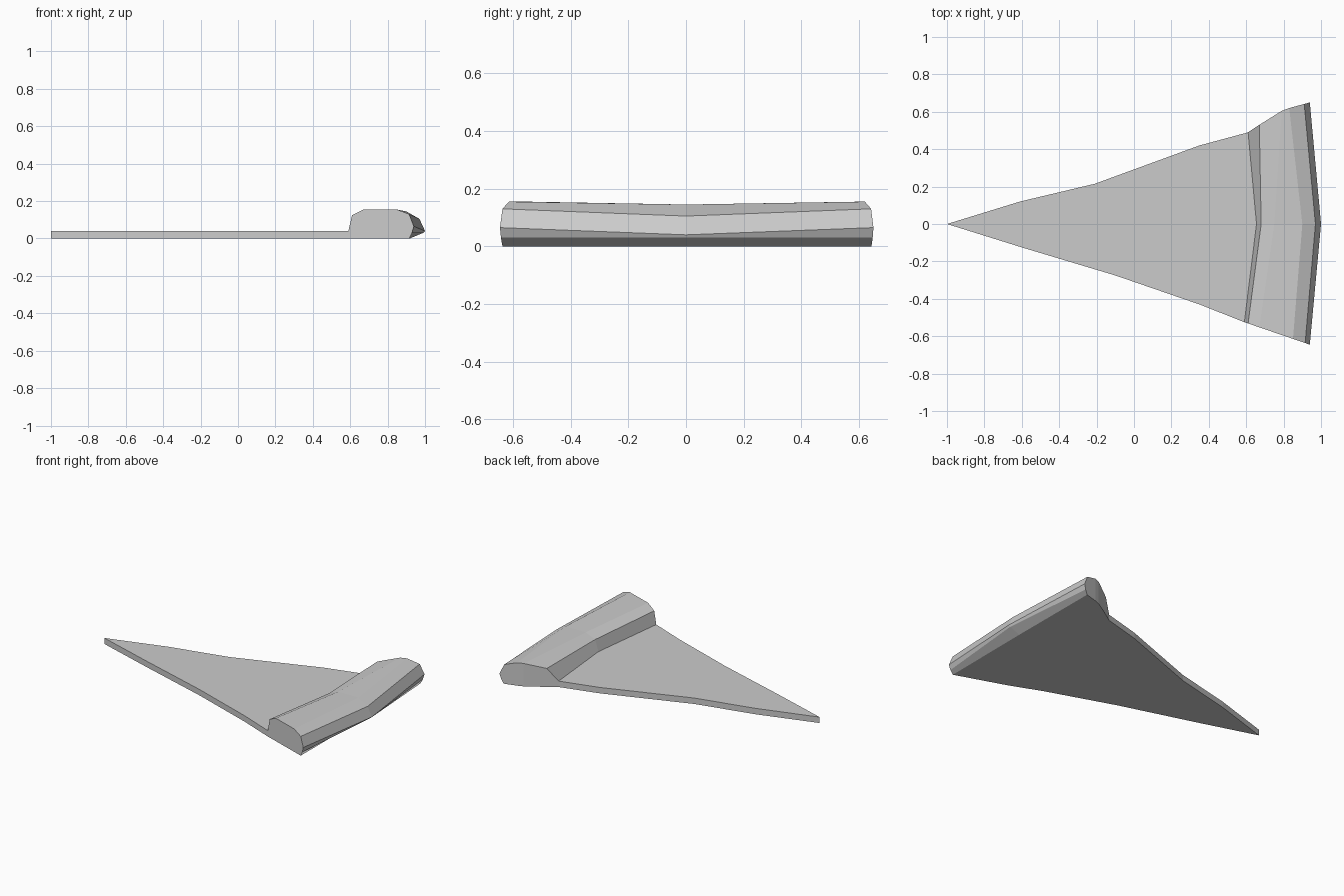
import bpy, bmesh

cube = bpy.data.objects.get("Cube")
if cube:
    bpy.data.objects.remove(cube, do_unlink=True)

mat = bpy.data.materials.new("plain_grey")
mat.use_nodes = True
grey = (0.6, 0.6, 0.6, 1)
mat.diffuse_color = grey
mat.node_tree.nodes["Principled BSDF"].inputs["Base Color"].default_value = grey

THICK = 0.04
# Outline of the flat wedge, tip first along each side
FRONT = [(-1, 0), (-0.6, -0.125), (-0.1, -0.275), (0.35, -0.43), (0.59, -0.525), (0.94, -0.645)]
BACK = [(-1, 0), (-0.61, 0.12), (-0.21, 0.215), (0.35, 0.42), (0.61, 0.49),
        (0.67, 0.53), (0.79, 0.605), (0.83, 0.62), (0.94, 0.65)]

# Rim sections (x, z): inner foot, over the top, to the outer underside
RIM_FRONT = [(0.59, THICK), (0.61, 0.125), (0.67, 0.155), (0.85, 0.155),
             (0.915, 0.13), (0.94, 0.065), (0.93, 0.03), (0.915, 0)]
RIM_MIDDLE = [(0.655, THICK), (0.68, 0.115), (0.75, 0.145), (0.9, 0.145),
              (0.97, 0.105), (1, 0.04), (0.99, 0.03), (0.918, 0)]
RIM_BACK = [(0.61, THICK), (0.67, 0.125), (0.79, 0.155), (0.83, 0.155),
            (0.91, 0.13), (0.94, 0.065), (0.93, 0.03), (0.915, 0)]


def side_y(outline, x):
    """Sideways position of an outline at x."""
    for (x0, y0), (x1, y1) in zip(outline, outline[1:]):
        if x <= x1:
            return y0 + (y1 - y0) * (x - x0) / (x1 - x0)
    return outline[-1][1]


bm = bmesh.new()


def face(points):
    return bm.faces.new([bm.verts.new(p) for p in points])


def section(profile, outline):
    """Closed rim section; the first four points also get a foot on the ground."""
    loop = profile + [(x, 0) for x, z in reversed(profile[:4])]
    return [(x, side_y(outline, x) if outline else 0, z) for x, z in loop]


# Flat wedge, open where the rim joins it
edge = [p for p in reversed(FRONT[:5])] + BACK[1:5]
for z in (0, THICK):
    face([(x, y, z) for x, y in edge + [(RIM_MIDDLE[0][0], 0)]])
for (x0, y0), (x1, y1) in zip(edge, edge[1:]):
    face([(x0, y0, 0), (x1, y1, 0), (x1, y1, THICK), (x0, y0, THICK)])

# Raised rim, lofted through three sections
front, middle, back = (section(RIM_FRONT, FRONT), section(RIM_MIDDLE, None),
                       section(RIM_BACK, BACK))
for a, b in ((front, middle), (middle, back)):
    for i in range(len(a) - 1):
        face([a[i], a[i + 1], b[i + 1], b[i]])

# End caps as strips so they follow the curved outline
for s in (front, back):
    for i in range(3):
        face([s[i], s[i + 1], s[-2 - i], s[-1 - i]])
    face(s[3:9])

bmesh.ops.remove_doubles(bm, verts=bm.verts, dist=0.0005)
bmesh.ops.recalc_face_normals(bm, faces=bm.faces)
mesh = bpy.data.meshes.new("wedge_with_rim")
bm.to_mesh(mesh)
bm.free()
mesh.materials.append(mat)
wedge = bpy.data.objects.new("wedge_with_rim", mesh)
bpy.context.collection.objects.link(wedge)
